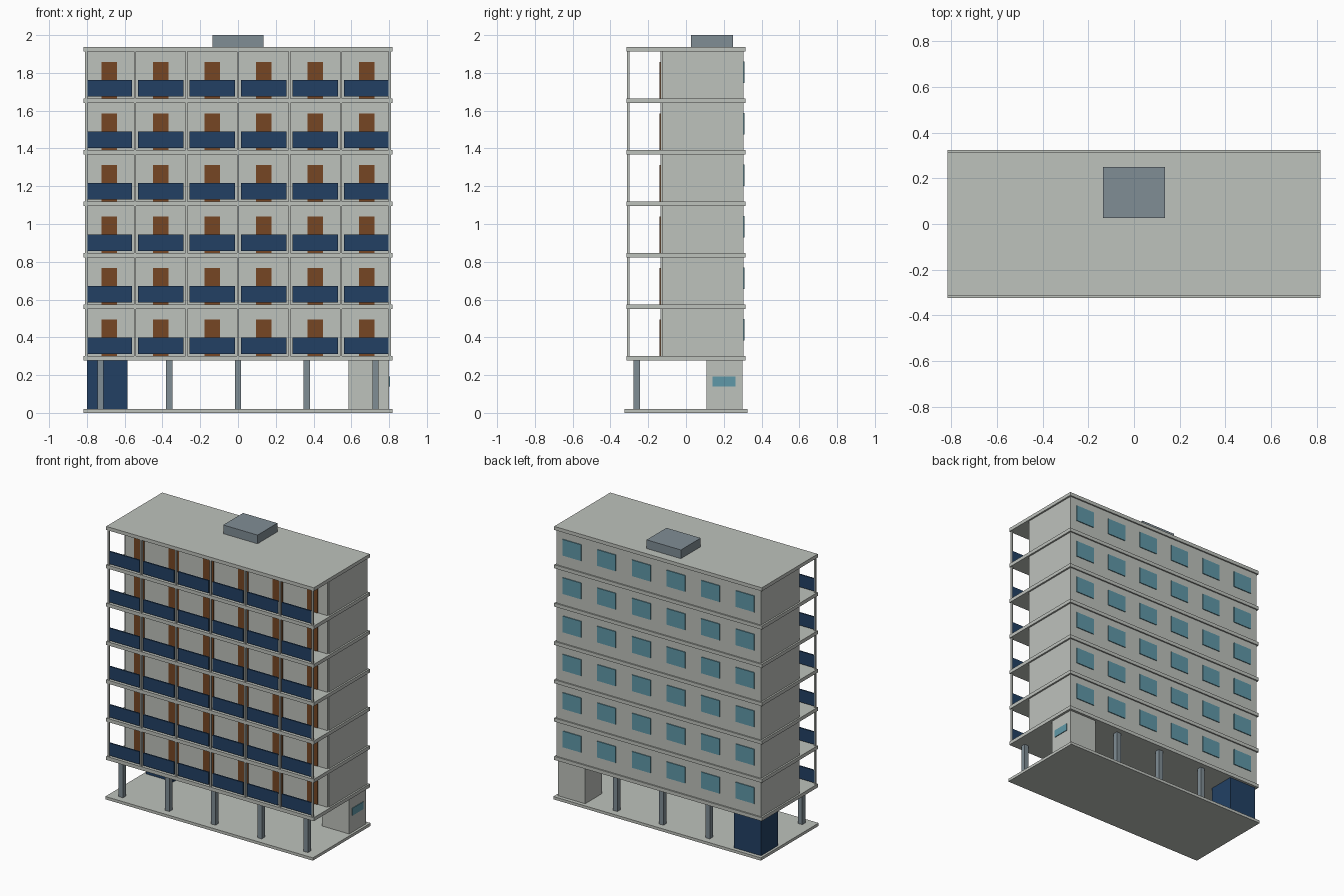
import bpy
import bmesh

if "Cube" in bpy.data.objects:
    bpy.data.objects.remove(bpy.data.objects["Cube"])


def srgb(r, g, b):
    """Convert 0-255 display values to linear."""
    def lin(c):
        c /= 255
        return c / 12.92 if c <= 0.04045 else ((c + 0.055) / 1.055) ** 2.4
    return (lin(r), lin(g), lin(b), 1)


def material(name, rgb):
    m = bpy.data.materials.new(name)
    m.diffuse_color = srgb(*rgb)
    m.use_nodes = True
    m.node_tree.nodes["Principled BSDF"].inputs["Base Color"].default_value = m.diffuse_color
    return m


CONCRETE = material("concrete", (190, 194, 188))
NAVY = material("navy_panel", (34, 64, 100))
WOOD = material("brown_door", (118, 70, 36))
GLASS = material("teal_glass", (96, 152, 168))
SLATE = material("slate_grey", (128, 141, 149))


def boxes(name, mat, spans):
    """One object made of boxes, each given as (x0, x1, y0, y1, z0, z1)."""
    bm = bmesh.new()
    for x0, x1, y0, y1, z0, z1 in spans:
        verts = bmesh.ops.create_cube(bm, size=1)["verts"]
        bmesh.ops.scale(bm, vec=(x1 - x0, y1 - y0, z1 - z0), verts=verts)
        bmesh.ops.translate(bm, vec=((x0 + x1) / 2, (y0 + y1) / 2, (z0 + z1) / 2), verts=verts)
    mesh = bpy.data.meshes.new(name)
    bm.to_mesh(mesh)
    bm.free()
    mesh.materials.append(mat)
    ob = bpy.data.objects.new(name, mesh)
    bpy.context.collection.objects.link(ob)
    return ob


PITCH = 0.2727          # storey height and bay width
FLOOR = 0.302           # top of the first raised floor
SLAB = 0.025
HX = 0.817
floors = [FLOOR + PITCH * i for i in range(6)]
bays = [PITCH * (i - 2.5) for i in range(6)]
top = FLOOR + PITCH * 6

# Ground plate, floor slabs and roof slab
boxes("ground_plate", CONCRETE, [(-HX, HX, -0.325, 0.325, 0, 0.02)])
boxes("floor_slabs", CONCRETE,
      [(-HX, HX, -0.315, 0.315, z - SLAB, z) for z in floors + [top]])

# Enclosed rooms of each storey, with a slightly proud front wall
boxes("storey_walls", CONCRETE,
      [(-0.805, 0.805, -0.124, 0.305, z, z + PITCH - SLAB) for z in floors])
boxes("front_walls", CONCRETE,
      [(-0.797, 0.797, -0.134, -0.124, z, z + PITCH - SLAB) for z in floors])

# Doors, rear windows and balcony panels repeat in every bay
cells = [(x, z) for x in bays for z in floors]
boxes("balcony_doors", WOOD,
      [(x - 0.04, x + 0.04, -0.139, -0.134, z, z + 0.193) for x, z in cells])
boxes("rear_windows", GLASS,
      [(x - 0.073, x + 0.073, 0.305, 0.311, z + 0.08, z + 0.195) for x, z in cells])
boxes("balcony_panels", NAVY,
      [(x - 0.121, x + 0.121, -0.309, -0.299, z + 0.009, z + 0.098) for x, z in cells])

# Slim balcony posts between the bays
post_x = [max(-0.803, min(0.803, PITCH * (i - 3))) for i in range(7)]
boxes("balcony_posts", CONCRETE,
      [(x - 0.006, x + 0.006, -0.312, -0.299, z, z + PITCH - SLAB)
       for x in post_x for z in floors])

# Ground-level columns: five in front, three behind between the rooms
columns = [(0.364 * i, -0.26) for i in range(-2, 3)] + [(0.364 * i, 0.26) for i in (-1, 0, 1)]
boxes("ground_columns", SLATE,
      [(x - 0.017, x + 0.017, y - 0.017, y + 0.017, 0.02, FLOOR - SLAB) for x, y in columns])

# Ground-level rooms and side window
boxes("store_room", NAVY, [(-0.80, -0.585, 0.108, 0.298, 0.02, FLOOR - SLAB)])
boxes("entrance_room", CONCRETE, [(0.585, 0.80, 0.108, 0.298, 0.02, FLOOR - SLAB)])
boxes("entrance_window", GLASS, [(0.80, 0.805, 0.14, 0.262, 0.14, 0.192)])

# Rooftop plant box
boxes("roof_box", SLATE, [(-0.135, 0.135, 0.027, 0.25, top, 2.0)])
